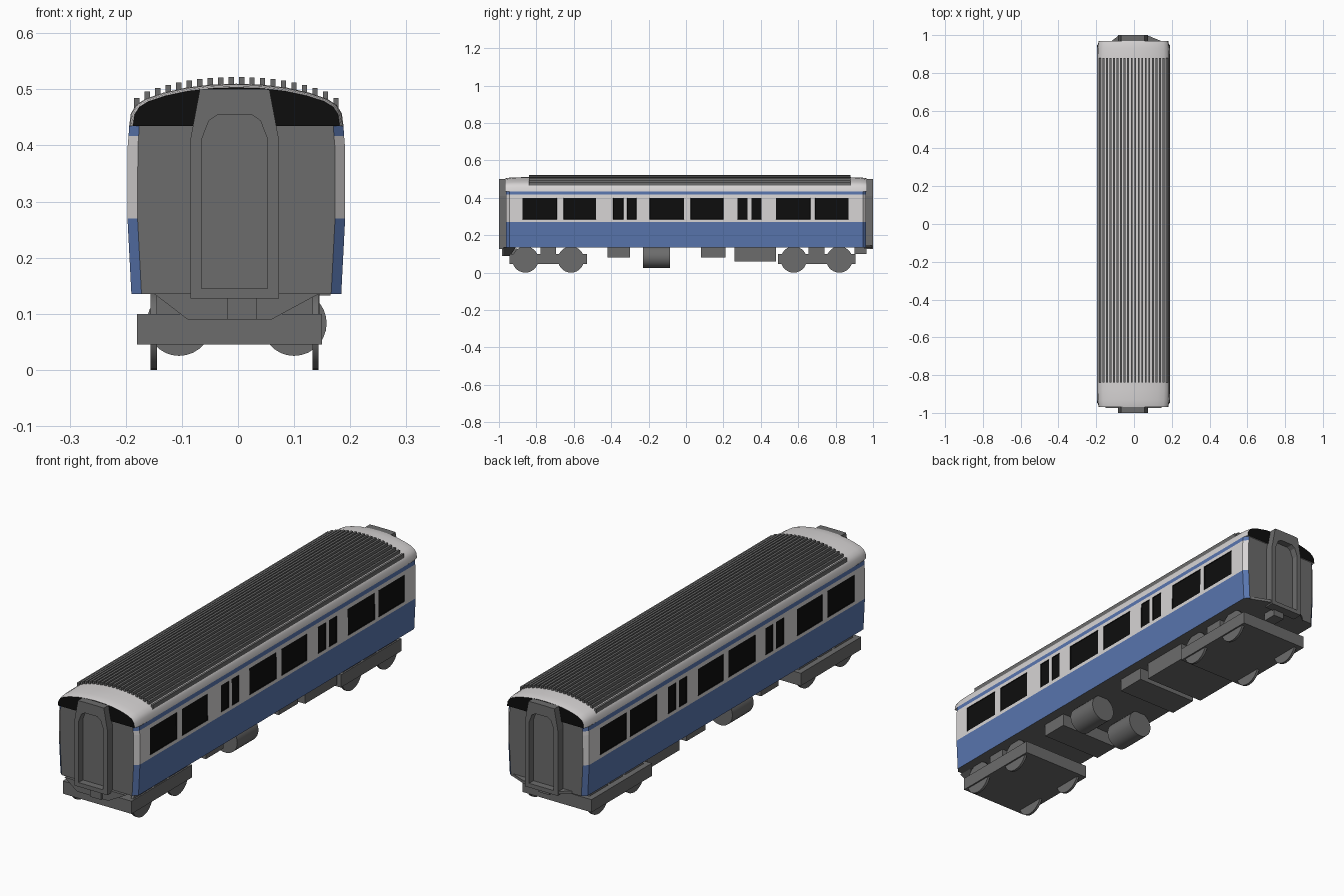
import bpy, bmesh, math
from mathutils import Vector, Matrix

if "Cube" in bpy.data.objects:
    bpy.data.objects.remove(bpy.data.objects["Cube"])

CX = -0.003  # body centre line


def material(name, rgb):
    m = bpy.data.materials.new(name)
    m.diffuse_color = (*rgb, 1)
    m.use_nodes = True
    m.node_tree.nodes["Principled BSDF"].inputs["Base Color"].default_value = m.diffuse_color
    return m


BLUE = material("blue paint", (0.10, 0.18, 0.43))
LIGHT = material("light grey paint", (0.68, 0.66, 0.66))
GREY = material("dark grey metal", (0.15, 0.15, 0.15))
BLACK = material("black glass", (0.004, 0.004, 0.004))


def finish(name, bm, mats, smooth=False):
    bmesh.ops.recalc_face_normals(bm, faces=bm.faces)
    me = bpy.data.meshes.new(name)
    bm.to_mesh(me)
    bm.free()
    for m in mats:
        me.materials.append(m)
    ob = bpy.data.objects.new(name, me)
    bpy.context.collection.objects.link(ob)
    if smooth:
        bpy.ops.object.select_all(action='DESELECT')
        ob.select_set(True)
        bpy.context.view_layer.objects.active = ob
        bpy.ops.object.shade_smooth_by_angle(angle=math.radians(30))
    return ob


def loft(sections):
    """Join closed sections with quads and cap both ends."""
    bm = bmesh.new()
    rings = [[bm.verts.new(p) for p in s] for s in sections]
    n = len(rings[0])
    for a, b in zip(rings, rings[1:]):
        for i in range(n):
            bm.faces.new((a[i], a[(i + 1) % n], b[(i + 1) % n], b[i]))
    bm.faces.new(rings[0])
    bm.faces.new(rings[-1])
    bmesh.ops.recalc_face_normals(bm, faces=bm.faces)
    return bm


def box(name, x, y, z, mat=GREY):
    bm = loft([[(x[0], v, z[0]), (x[1], v, z[0]), (x[1], v, z[1]), (x[0], v, z[1])] for v in y])
    return finish(name, bm, [mat])


def cylinder(name, centre, radius, length, axis, segs=28):
    bm = bmesh.new()
    rot = Matrix.Rotation(math.pi / 2, 4, 'Y' if axis == 'X' else 'X')
    bmesh.ops.create_cone(bm, cap_ends=True, segments=segs, radius1=radius, radius2=radius,
                          depth=length, matrix=Matrix.Translation(centre) @ rot)
    return finish(name, bm, [GREY], True)


# Body walls: lofted along y, with stations at the window edges
WINDOWS = [(-0.875, -0.69), (-0.655, -0.48), (-0.39, -0.335), (-0.315, -0.265), (-0.195, -0.01),
           (0.025, 0.20), (0.275, 0.33), (0.35, 0.405), (0.48, 0.665), (0.69, 0.87)]
WALL = [(0.187, 0.135), (0.194, 0.27), (0.194, 0.285), (0.1935, 0.40), (0.192, 0.417), (0.191, 0.435)]


def mirrored(half, y, sx=1.0, sub=0.0):
    right = [(CX + x * sx - (sub if x > 0 else 0), y, z) for x, z in half]
    left = [(CX - x * sx + (sub if x > 0 else 0), y, z) for x, z in reversed(half) if x > 0]
    return right + left


stations = sorted([v for w in WINDOWS for v in w] + [-0.945, 0.945])
sections = [mirrored(WALL, -0.963, sub=0.018)]
sections += [mirrored(WALL, y) for y in stations]
sections += [mirrored(WALL, 0.963, sub=0.018)]
bm = loft(sections)
panes = []
for f in bm.faces:
    c, n = f.calc_center_median(), f.normal
    if abs(n.y) > 0.9 or abs(n.z) > 0.8:
        f.material_index = 2
    elif 0.285 < c.z < 0.40 and any(a < c.y < b for a, b in WINDOWS):
        f.material_index = 3
        panes.append(f)
    else:
        f.material_index = 1 if 0.27 < c.z < 0.417 else 0
bmesh.ops.inset_individual(bm, faces=panes, thickness=0.002, depth=-0.003)
finish("body_walls", bm, [BLUE, LIGHT, GREY, BLACK])

# Roof with drooping ends and black end faces
ROOF = [(0.191, 0.435), (0.188, 0.457), (0.179, 0.472), (0.162, 0.483), (0.13, 0.494),
        (0.09, 0.503), (0.045, 0.5085), (0, 0.51)]


def roof_z(x):
    pts = ROOF[::-1]
    for (x0, z0), (x1, z1) in zip(pts, pts[1:]):
        if x <= x1:
            return z0 + (z1 - z0) * (x - x0) / (x1 - x0)
    return 0.435


def roof_section(y, sx, sz):
    return mirrored([(x, 0.435 + (z - 0.435) * sz) for x, z in ROOF], y, sx)


ends = [(0.968, 0.965, 0.91), (0.955, 0.98, 0.95), (0.93, 0.993, 0.985), (0.88, 1, 1)]
bm = loft([roof_section(-y, a, b) for y, a, b in ends] + [roof_section(y, a, b) for y, a, b in ends[::-1]])
for f in bm.faces:
    f.material_index = 1 if abs(f.normal.y) > 0.9 else 0
finish("roof", bm, [LIGHT, BLACK], True)

# Roof ribs
for i in range(20):
    x = (i - 9.5) * 0.0187
    z = roof_z(abs(x))
    box("roof_rib", (CX + x - 0.0048, CX + x + 0.0048), (-0.84, 0.88), (z - 0.008, z + 0.012))

# Gangway portals at both ends
OUTER = [(0.079, 0.127), (0.079, 0.41), (0.062, 0.50), (0.03, 0.501)]
INNER = [(0.059, 0.145), (0.059, 0.41), (0.046, 0.444), (0.03, 0.455)]
for s in (-1, 1):
    bm = bmesh.new()

    def ring(half, y):
        pts = half + [(-x, z) for x, z in half[::-1]]
        return [bm.verts.new((-0.006 + x, y * s, z)) for x, z in pts]

    rings = [ring(OUTER, 0.955), ring(OUTER, 1.0), ring(INNER, 1.0), ring(INNER, 0.97)]
    for a, b in zip(rings, rings[1:]):
        for i in range(8):
            j = (i + 1) % 8
            bm.faces.new((a[i], a[j], b[j], b[i]))
    bm.faces.new(rings[-1])
    bm.faces.new(rings[0])
    finish("gangway_portal", bm, [GREY])

# Front apron under the floor and tapered rear step plate
finish("front_apron", loft([[(-0.15, y, 0.136), (0.145, y, 0.136), (0.06, y + d, 0.09), (-0.09, y + d, 0.09)]
                            for y, d in ((-0.975, 0), (-0.91, -0.03))]), [GREY])
finish("rear_step", loft([[(-0.13, 0.96, z), (0.165, 0.96, z), (0.08, 0.995, z), (-0.085, 0.995, z)]
                          for z in (0.133, 0.145)]), [GREY])
box("coupler", (-0.02, 0.033), (-0.985, -0.90), (0.09, 0.13))
box("coupler", (-0.02, 0.033), (0.90, 0.965), (0.10, 0.136))

# Bogies: frame, bolster, wheels and axles
for yc in (-0.737, 0.698):
    box("bogie_frame", (-0.18, 0.15), (yc - 0.207, yc + 0.207), (0.045, 0.10))
    box("bogie_bolster", (-0.155, 0.145), (yc - 0.042, yc + 0.042), (0.095, 0.137))
    for dy in (-0.122, 0.122):
        for x in (-0.15, 0.138):
            cylinder("wheel", (x, yc + dy, 0.07), 0.07, 0.011, 'X')
        cylinder("axle", (-0.006, yc + dy, 0.07), 0.012, 0.28, 'X', 12)

# Underfloor equipment
for x in (-0.105, 0.10):
    cylinder("air_tank", (x, -0.158, 0.083), 0.058, 0.145, 'Y')
for y0, y1, z0 in ((-0.42, -0.30, 0.08), (0.08, 0.21, 0.08), (0.26, 0.48, 0.06)):
    box("equipment_box", (-0.15, 0.14), (y0, y1), (z0, 0.137))
